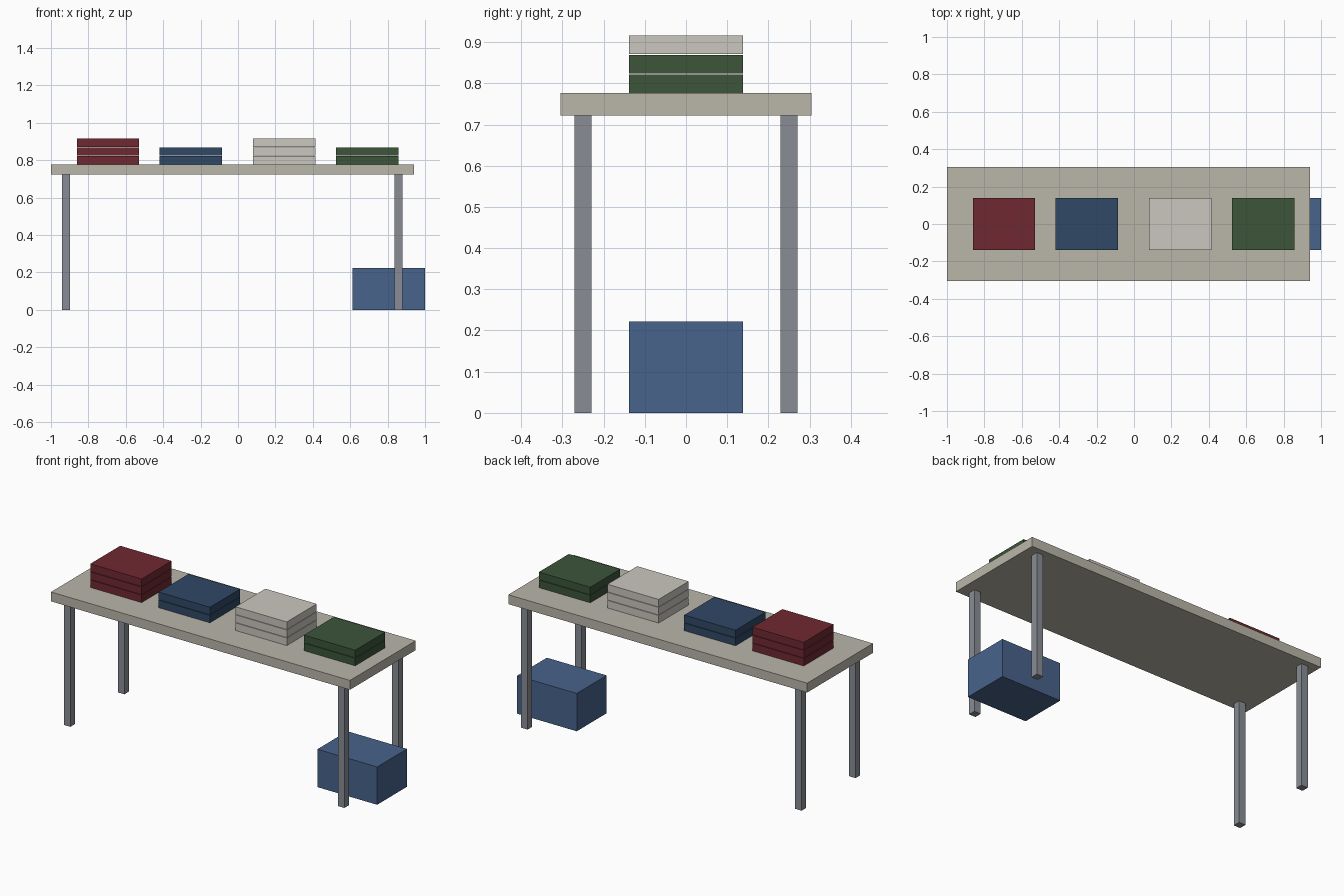
import bpy

if "Cube" in bpy.data.objects:
    bpy.data.objects.remove(bpy.data.objects["Cube"])


def material(name, rgb):
    m = bpy.data.materials.new(name)
    m.diffuse_color = (*rgb, 1.0)
    m.use_nodes = True
    m.node_tree.nodes["Principled BSDF"].inputs["Base Color"].default_value = m.diffuse_color
    return m


def box(name, center, size, mat):
    """Box given by the centre of its base and its full size."""
    x, y, z = center
    bpy.ops.mesh.primitive_cube_add(size=1, location=(x, y, z + size[2] / 2))
    ob = bpy.context.object
    ob.name = name
    ob.scale = size
    bpy.ops.object.transform_apply(location=False, rotation=False, scale=True)
    ob.data.materials.append(mat)
    return ob


TABLE_X = -0.03
TOP_Z = 0.777

# Table top
stone = material("tabletop_beige", (0.49, 0.47, 0.40))
box("table_top", (TABLE_X, 0, 0.722), (1.94, 0.61, TOP_Z - 0.722), stone)

# Four square legs
steel = material("leg_grey", (0.25, 0.27, 0.30))
for sx, side in ((-1, "left"), (1, "right")):
    for sy, end in ((-1, "front"), (1, "back")):
        box(f"{end}_{side}_leg", (TABLE_X + sx * 0.889, sy * 0.25, 0),
            (0.042, 0.042, 0.722), steel)

# Stacks of folded cloth: name, x, count, colour
stacks = [
    ("red", -0.695, 3, (0.16, 0.022, 0.032)),
    ("navy", -0.252, 2, (0.03, 0.065, 0.13)),
    ("white", 0.247, 3, (0.60, 0.57, 0.52)),
    ("green", 0.691, 2, (0.045, 0.09, 0.042)),
]
for name, x, count, rgb in stacks:
    cloth = material(f"{name}_cloth", rgb)
    for i in range(count):
        box(f"{name}_folded_cloth_{i + 1}", (x, 0, TOP_Z + i * 0.0471),
            (0.333, 0.277, 0.0444), cloth)

# Storage box on the floor under the right end
blue = material("box_blue", (0.065, 0.125, 0.26))
box("storage_box", (0.806, 0, 0), (0.388, 0.277, 0.222), blue)
